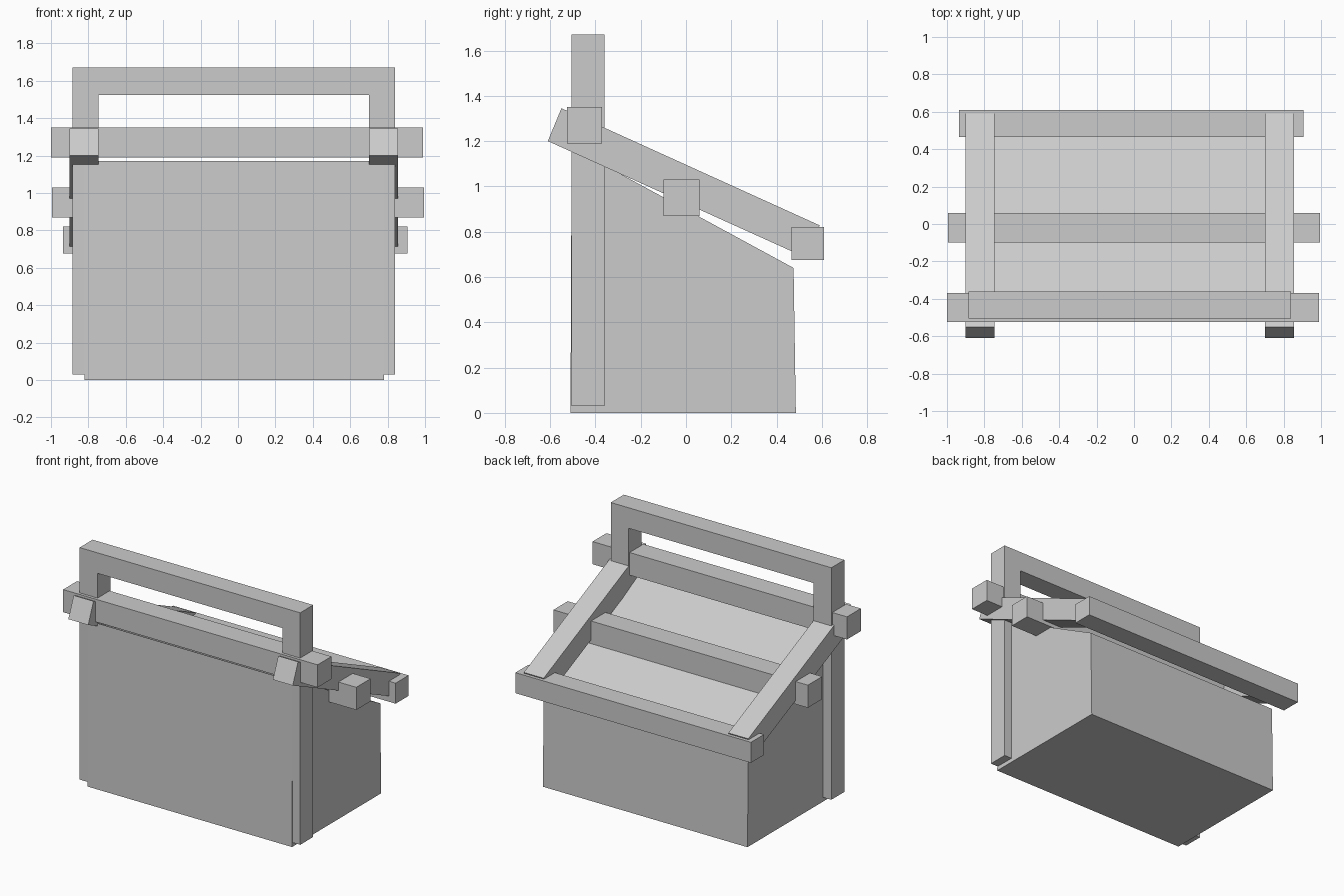
import bpy, bmesh

if "Cube" in bpy.data.objects:
    bpy.data.objects.remove(bpy.data.objects["Cube"])


def extrude_x(name, profile, x0, x1):
    """Solid made from a (y, z) side profile swept from x0 to x1."""
    bm = bmesh.new()
    face = bm.faces.new([bm.verts.new((x0, y, z)) for y, z in profile])
    swept = bmesh.ops.extrude_face_region(bm, geom=[face])
    verts = [v for v in swept["geom"] if isinstance(v, bmesh.types.BMVert)]
    bmesh.ops.translate(bm, verts=verts, vec=(x1 - x0, 0, 0))
    bmesh.ops.recalc_face_normals(bm, faces=bm.faces)
    mesh = bpy.data.meshes.new(name)
    bm.to_mesh(mesh)
    bm.free()
    obj = bpy.data.objects.new(name, mesh)
    bpy.context.collection.objects.link(obj)
    return obj


def bar(name, x0, x1, y0, y1, z0, z1):
    return extrude_x(name, [(y0, z0), (y1, z0), (y1, z1), (y0, z1)], x0, x1)


# Bin body with sloping closed top
extrude_x("bin_body", [(-0.51, 0), (0.485, 0), (0.475, 0.64), (-0.505, 1.172)],
          -0.82, 0.78)

# Cross bars of the sloping frame
bar("front_cross_bar", -1.0, 0.99, -0.525, -0.37, 1.19, 1.35)
bar("middle_cross_bar", -0.995, 0.995, -0.10, 0.06, 0.87, 1.03)
bar("back_cross_bar", -0.935, 0.907, 0.465, 0.61, 0.675, 0.82)

# Sloping side rails
rail = [(-0.61, 1.20), (-0.55, 1.345), (0.59, 0.828), (0.53, 0.685)]
for side, x0, x1 in (("left", -0.90, -0.745), ("right", 0.70, 0.855)):
    extrude_x(side + "_rail", rail, x0, x1)

# Tall handle: one bent frame of two posts and a top grip
outline = [(-0.885, 0.03), (-0.745, 0.03), (-0.745, 1.525), (0.70, 1.525),
           (0.70, 0.03), (0.84, 0.03), (0.84, 1.67), (-0.885, 1.67)]
mesh = bpy.data.meshes.new("handle_frame")
bm = bmesh.new()
face = bm.faces.new([bm.verts.new((x, -0.505, z)) for x, z in outline])
swept = bmesh.ops.extrude_face_region(bm, geom=[face])
bmesh.ops.translate(bm, vec=(0, 0.145, 0),
                    verts=[v for v in swept["geom"] if isinstance(v, bmesh.types.BMVert)])
bmesh.ops.recalc_face_normals(bm, faces=bm.faces)
bm.to_mesh(mesh)
bm.free()
bpy.context.collection.objects.link(bpy.data.objects.new("handle_frame", mesh))
